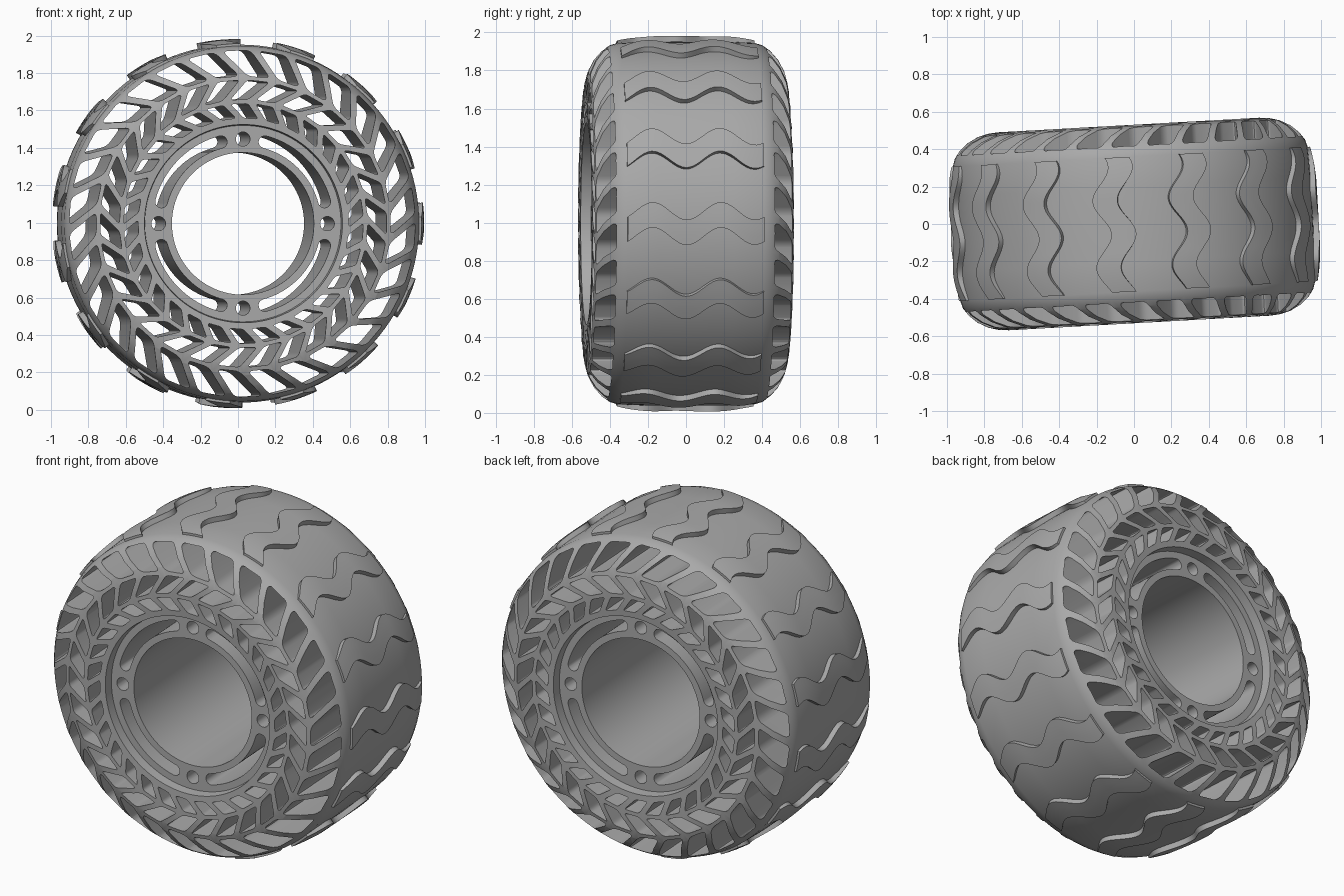
import bpy, bmesh
from math import sin, cos, pi, radians
from mathutils import Matrix, Vector

cube = bpy.data.objects.get("Cube")
if cube:
    bpy.data.objects.remove(cube, do_unlink=True)

YAW = Matrix.Rotation(radians(3.2), 4, 'Z')
CENTRE = Matrix.Translation((0, 0, 0.995)) @ YAW

rubber = bpy.data.materials.new("grey rubber")
rubber.use_nodes = True
GREY = (0.4, 0.4, 0.4, 1)
rubber.diffuse_color = GREY
rubber.node_tree.nodes["Principled BSDF"].inputs["Base Color"].default_value = GREY


def polar(r, angle, y):
    return Vector((r * cos(angle), y, r * sin(angle)))


def finish(bm, name):
    """Turn a bmesh into a placed, coloured object."""
    bmesh.ops.recalc_face_normals(bm, faces=bm.faces)
    mesh = bpy.data.meshes.new(name)
    bm.to_mesh(mesh)
    bm.free()
    mesh.transform(CENTRE)
    mesh.materials.append(rubber)
    obj = bpy.data.objects.new(name, mesh)
    bpy.context.scene.collection.objects.link(obj)
    return obj


def bridge(bm, loops, closed):
    """Skin a series of equal closed loops; cap the ends unless closed."""
    rows = [[bm.verts.new(p) for p in loop] for loop in loops]
    n = len(rows[0])
    for a, b in zip(rows, rows[1:] + (rows[:1] if closed else [])):
        for i in range(n):
            j = (i + 1) % n
            bm.faces.new((a[i], a[j], b[j], b[i]))
    if not closed:
        bm.faces.new(rows[0])
        bm.faces.new(rows[-1])


def rounded(corners, amount):
    """Round the corners of a flat polygon of (r, angle) points."""
    pts = [polar(r, a, 0) for r, a in corners]
    out = []
    for i, p in enumerate(pts):
        ends = []
        for q in (pts[i - 1], pts[(i + 1) % len(pts)]):
            d = q - p
            ends.append(p + d.normalized() * min(amount, d.length * 0.45))
        for k in range(5):
            t = k / 4
            out.append(ends[0] * (1 - t) ** 2 + p * 2 * t * (1 - t) + ends[1] * t * t)
    return out


def punch(bm, outline):
    """Add a straight cutter through the whole width."""
    side = Vector((0, 0.7, 0))
    bridge(bm, [[p - side for p in outline], [p + side for p in outline]], False)


# Body: half profile of (half width, radius), mirrored and turned about the axle
half = [(0.47, 0.38), (0.47, 0.525), (0.525, 0.53), (0.53, 0.6), (0.53, 0.7),
        (0.525, 0.755), (0.51, 0.81), (0.48, 0.865), (0.44, 0.91), (0.4, 0.938),
        (0.36, 0.95), (0.2, 0.957)]
profile = half + [(-y, r) for y, r in reversed(half)]
SEGMENTS = 120
bm = bmesh.new()
bridge(bm, [[polar(r, 2 * pi * s / SEGMENTS, y) for y, r in profile]
            for s in range(SEGMENTS)], True)
body = finish(bm, "tyre_body")

# Cutters: three rings of slanted cells in a zigzag
CELLS = 30
PITCH = 2 * pi / CELLS
cut = bmesh.new()
rings = [  # inner radius, outer radius, inner angle, outer angle, wall, rounding
    (0.79, 0.928, 0.0, 8.0, 0.034, 0.03),
    (0.665, 0.768, 8.0, 0.0, 0.032, 0.02),
    (0.565, 0.642, 2.0, 8.0, 0.032, 0.015)]
for r0, r1, a0, a1, wall, soft in rings:
    w0, w1 = [(PITCH - wall * 1.3 / r) / 2 for r in (r0, r1)]
    for i in range(CELLS):
        b0, b1 = i * PITCH + radians(a0), i * PITCH + radians(a1)
        punch(cut, rounded([(r0, b0 - w0), (r0, b0 + w0),
                            (r1, b1 + w1), (r1, b1 - w1)], soft))

# Cutters: hub bolt holes and curved slots between them
BOLT_R, HOLE, SLOT = 0.452, 0.038, 0.033
for q in range(4):
    mid = q * pi / 2
    centre = polar(BOLT_R, mid, 0)
    punch(cut, [centre + polar(HOLE, 2 * pi * k / 24, 0) for k in range(24)])
    start, end = mid + radians(15), mid + radians(75)
    outline = []
    for k in range(25):
        outline.append(polar(BOLT_R + SLOT, start + (end - start) * k / 24, 0))
    for k in range(1, 8):
        outline.append(polar(BOLT_R, end, 0) + polar(SLOT, end + pi * k / 8, 0))
    for k in range(25):
        outline.append(polar(BOLT_R - SLOT, end + (start - end) * k / 24, 0))
    for k in range(1, 8):
        outline.append(polar(BOLT_R, start, 0) + polar(SLOT, start + pi + pi * k / 8, 0))
    punch(cut, outline)
cutter = finish(cut, "hole_cutter")
cutter.hide_render = True

mod = body.modifiers.new("holes", 'BOOLEAN')
mod.operation = 'DIFFERENCE'
mod.solver = 'EXACT'
mod.object = cutter
bpy.context.view_layer.objects.active = body
bpy.ops.object.modifier_apply(modifier="holes")
bpy.data.objects.remove(cutter, do_unlink=True)

# Tread: raised wavy strips across the crown
STRIPS, STEPS, REACH = 15, 40, 0.36
WIDTH = radians(3.9)
bm = bmesh.new()
for s in range(STRIPS):
    loops = []
    for k in range(STEPS + 1):
        y = REACH * (2 * k / STEPS - 1)
        mid = 2 * pi * s / STRIPS - 0.047 * cos(2 * pi * (y + 0.05) / 0.36)
        top = 0.987 - 0.024 * (max(0, abs(y) - 0.15) / 0.21) ** 2
        section = [(0.93, -1), (top, -1), (top, -0.33), (top, 0.33), (top, 1), (0.93, 1)]
        loops.append([polar(r, mid + WIDTH * t, y) for r, t in section])
    bridge(bm, loops, False)
tread = finish(bm, "tread_strips")

# Smooth curved faces, keep edges sharp
for obj in (body, tread):
    bpy.ops.object.select_all(action='DESELECT')
    obj.select_set(True)
    bpy.context.view_layer.objects.active = obj
    bpy.ops.object.shade_smooth_by_angle(angle=radians(30))
